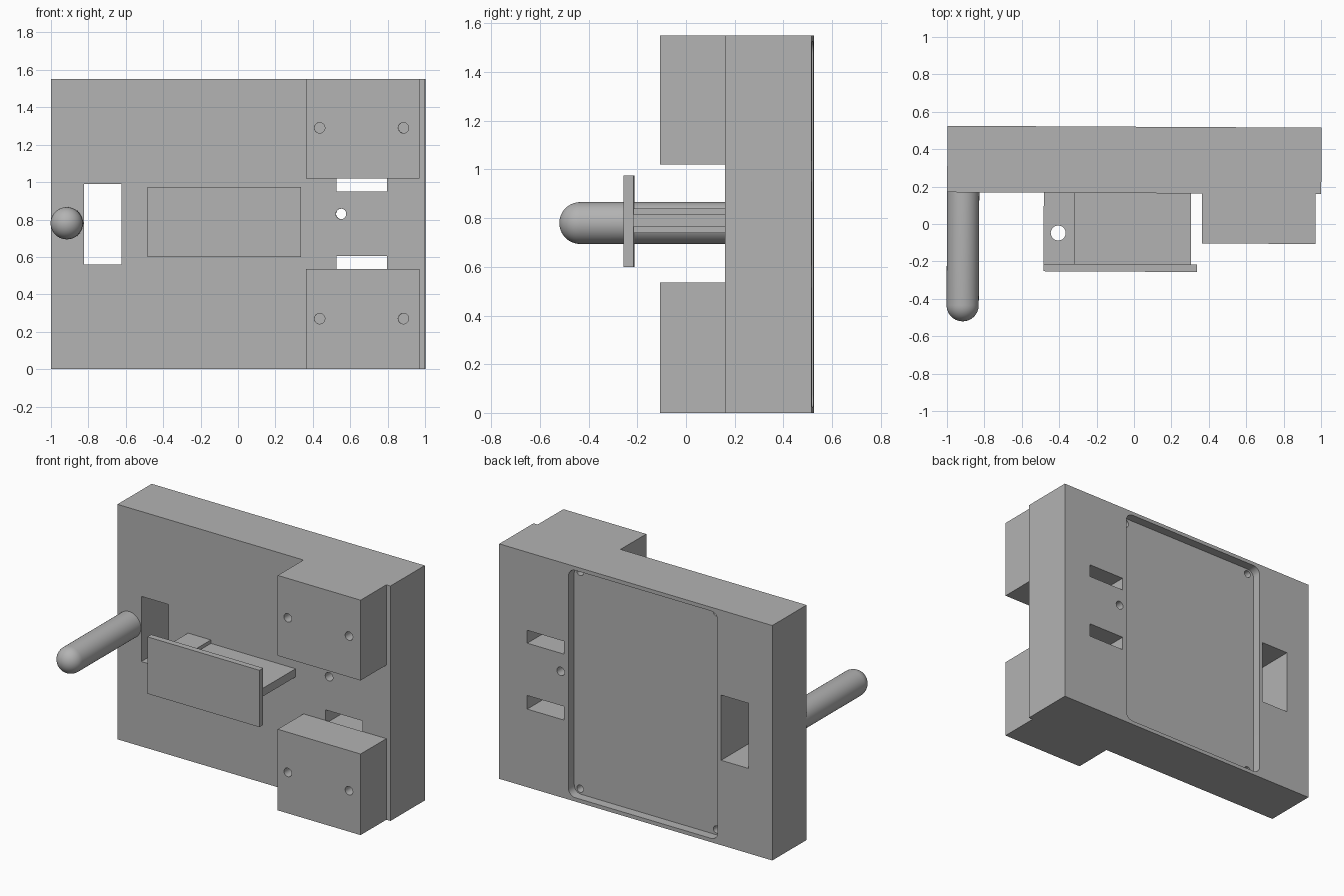
import bpy, bmesh
from math import pi, sin, cos
from mathutils import Matrix, Vector

if "Cube" in bpy.data.objects:
    bpy.data.objects.remove(bpy.data.objects["Cube"])

grey = bpy.data.materials.new("plain_grey")
grey.use_nodes = True
COLOUR = (0.45, 0.45, 0.45, 1)
grey.diffuse_color = COLOUR
grey.node_tree.nodes["Principled BSDF"].inputs["Base Color"].default_value = COLOUR

# The whole assembly is turned very slightly about z
TURN = Matrix.Rotation(-0.005, 4, "Z")


def finish(bm, name):
    bmesh.ops.recalc_face_normals(bm, faces=bm.faces)
    bm.transform(TURN)
    mesh = bpy.data.meshes.new(name)
    bm.to_mesh(mesh)
    bm.free()
    obj = bpy.data.objects.new(name, mesh)
    mesh.materials.append(grey)
    bpy.context.collection.objects.link(obj)
    return obj


def box(name, x, y, z, corner=0):
    bm = bmesh.new()
    low, high = Vector((x[0], y[0], z[0])), Vector((x[1], y[1], z[1]))
    size = Matrix.Diagonal(high - low).to_4x4()
    bmesh.ops.create_cube(bm, size=1, matrix=Matrix.Translation((low + high) / 2) @ size)
    if corner:
        along_y = [e for e in bm.edges if abs(e.verts[0].co.y - e.verts[1].co.y) > 1e-4]
        bmesh.ops.bevel(bm, geom=along_y, offset=corner, segments=6, profile=0.5, affect="EDGES")
    return finish(bm, name)


def rod(name, centre, radius, length, axis="Y"):
    bm = bmesh.new()
    tilt = Matrix.Rotation(pi / 2, 4, "X") if axis == "Y" else Matrix()
    bmesh.ops.create_cone(bm, cap_ends=True, segments=32, radius1=radius, radius2=radius,
                          depth=length, matrix=Matrix.Translation(centre) @ tilt)
    return finish(bm, name)


def smooth(obj):
    bpy.ops.object.select_all(action="DESELECT")
    obj.select_set(True)
    bpy.context.view_layer.objects.active = obj
    bpy.ops.object.shade_smooth_by_angle(angle=pi / 6)


def cut(obj, cutters):
    bpy.context.view_layer.objects.active = obj
    for cutter in cutters:
        cutter.hide_render = True
        mod = obj.modifiers.new("cut", "BOOLEAN")
        mod.operation, mod.solver, mod.object = "DIFFERENCE", "EXACT", cutter
        bpy.ops.object.modifier_apply(modifier=mod.name)
        bpy.data.objects.remove(cutter)
    smooth(obj)


FRONT, BACK, FLOOR, TOP = 0.165, 0.52, 0.46, 1.55
THROUGH = (0, 0.7)

# Main body with through slots, cable hole and rear lid recess
body = box("main_body", (-1, 1), (FRONT, BACK), (0, TOP))
cutters = [
    box("tall_slot", (-0.825, -0.625), THROUGH, (0.56, 0.99)),
    box("upper_slot", (0.525, 0.795), THROUGH, (0.95, 1.035)),
    box("lower_slot", (0.525, 0.795), THROUGH, (0.515, 0.605)),
    rod("cable_hole", (0.55, 0.35, 0.83), 0.028, 0.8),
    box("lid_recess", (-0.6, 0.493), (FLOOR, 0.7), (0.025, 1.525), corner=0.05),
]
cutters += [rod("lid_screw_hole", (x, FLOOR, z), 0.024, 0.3)
            for x in (-0.55, 0.45) for z in (0.06, 1.49)]
cut(body, cutters)

# Two mounting blocks, each with a pair of screw holes
for name, z, hole_z in (("upper_block", (1.02, TOP), 1.29), ("lower_block", (0, 0.535), 0.27)):
    block = box(name, (0.363, 0.97), (-0.102, FRONT), z)
    cut(block, [rod("block_screw_hole", (x, -0.1, hole_z), 0.028, 0.4) for x in (0.437, 0.885)])

# Shelf, thicker drilled end and front panel
box("shelf", (-0.32, 0.305), (-0.215, FRONT), (0.763, 0.817))
lug = box("shelf_lug", (-0.483, -0.315), (-0.215, FRONT), (0.74, 0.84))
cut(lug, [rod("lug_hole", (-0.405, -0.05, 0.79), 0.04, 0.4, "Z")])
box("front_panel", (-0.483, 0.337), (-0.255, -0.215), (0.6, 0.975))

# Round-ended handle, spun from a profile about its length
RADIUS, TIP, STEPS = 0.086, -0.525, 10
angles = [pi / 2 * i / STEPS for i in range(STEPS + 1)]
profile = [(RADIUS * sin(a), TIP + RADIUS * (1 - cos(a))) for a in angles]
profile += [(RADIUS, FRONT), (0, FRONT)]
bm = bmesh.new()
verts = [bm.verts.new((r, y, 0)) for r, y in profile]
edges = [bm.edges.new(pair) for pair in zip(verts, verts[1:])]
bmesh.ops.spin(bm, geom=verts + edges, cent=(0, 0, 0), axis=(0, 1, 0),
               angle=2 * pi, steps=40, use_merge=True)
bmesh.ops.remove_doubles(bm, verts=bm.verts, dist=1e-5)
bm.transform(Matrix.Translation((-0.914, 0, 0.78)))
smooth(finish(bm, "handle"))
